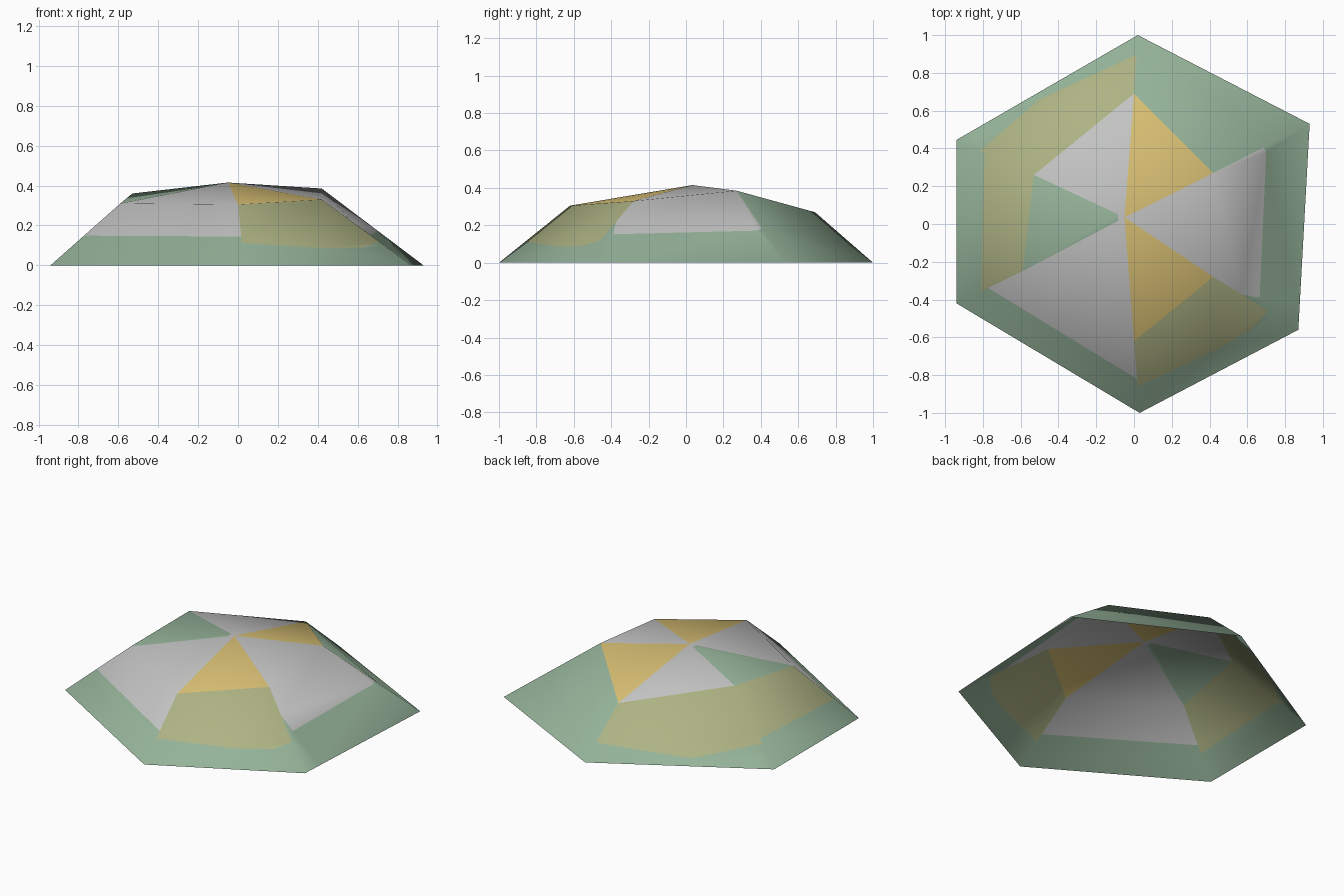
import bpy
import bmesh
from mathutils import Vector

cube = bpy.data.objects.get("Cube")
if cube:
    bpy.data.objects.remove(cube, do_unlink=True)

# Flat colours
GREEN, GREY, YELLOW, OLIVE = range(4)
COLOURS = [
    ("grass green", (0.30, 0.45, 0.32)),
    ("stone grey", (0.54, 0.55, 0.54)),
    ("sand yellow", (0.67, 0.51, 0.17)),
    ("dry olive", (0.42, 0.45, 0.23)),
]


def make_material(name, rgb):
    mat = bpy.data.materials.new(name)
    mat.use_nodes = True
    mat.diffuse_color = (*rgb, 1)
    bsdf = next(n for n in mat.node_tree.nodes if n.type == "BSDF_PRINCIPLED")
    bsdf.inputs["Base Color"].default_value = (*rgb, 1)
    return mat


# Peak, shoulder ring and foot ring of the hill, counterclockwise from the back
PEAK = (-0.05, 0.035, 0.415)
SHOULDER = [(0, 0.69, 0.27), (-0.53, 0.26, 0.36), (-0.59, -0.25, 0.31),
            (0, -0.62, 0.305), (0.42, -0.28, 0.33), (0.42, 0.27, 0.385)]
FOOT = [(0.02, 1), (-0.94, 0.445), (-0.94, -0.42),
        (0.03, -1), (0.87, -0.56), (0.93, 0.53)]

# Per sector: crown colour, slope colour, plan outline where the slope paint ends
SECTORS = [
    (GREY, OLIVE, [(0, 0.89), (-0.5, 0.66), (-0.79, 0.41)]),
    (GREEN, OLIVE, [(-0.79, 0.41), (-0.81, -0.35)]),
    (GREY, GREY, [(-0.77, -0.34), (0.015, -0.82)]),
    (YELLOW, OLIVE, [(0.02, -0.86), (0.45, -0.66), (0.63, -0.55), (0.7, -0.47)]),
    (GREY, GREY, [(0.61, -0.38), (0.665, -0.39), (0.70, 0.38), (0.685, 0.41)]),
    (YELLOW, GREEN, []),
]

bm = bmesh.new()
panel = bm.faces.layers.int.new("panel")
peak = bm.verts.new(PEAK)
shoulder = [bm.verts.new(p) for p in SHOULDER]
foot = [bm.verts.new((*p, 0)) for p in FOOT]


def add_face(verts, tag, colour):
    face = bm.faces.new(verts)
    face[panel] = tag
    face.material_index = colour
    face.smooth = True


def cut_paint(tag, outline, outside):
    """Cut one panel along a plan outline and recolour the downhill pieces."""
    for a, b in zip(outline, outline[1:]):
        co = Vector((*a, 0))
        normal = Vector((b[1] - a[1], a[0] - b[0], 0)).normalized()
        if normal.dot(Vector(PEAK) - co) > 0:
            normal.negate()
        faces = [f for f in bm.faces if f[panel] == tag and f.material_index != outside]
        parts = {p for f in faces for p in (*f.verts, *f.edges)}
        bmesh.ops.bisect_plane(bm, geom=faces + list(parts), dist=1e-5,
                               plane_co=co, plane_no=normal)
        for f in bm.faces:
            if f[panel] == tag and normal.dot(f.calc_center_median() - co) > 0:
                f.material_index = outside


# Crown triangles and slope quads
for i, (crown, slope, _) in enumerate(SECTORS):
    j = (i + 1) % len(SECTORS)
    add_face((peak, shoulder[i], shoulder[j]), i, crown or GREY)
    add_face((shoulder[i], foot[i], foot[j], shoulder[j]), i + len(SECTORS), slope)

# Painted slopes, and the grey tip above the green crown sector
for i, (_, _, outline) in enumerate(SECTORS):
    cut_paint(i + len(SECTORS), outline, GREEN)
cut_paint(1, [(-0.085, 0.2), (-0.085, -0.2)], GREEN)

mesh = bpy.data.meshes.new("hill")
bm.to_mesh(mesh)
bm.free()
for name, rgb in COLOURS:
    mesh.materials.append(make_material(name, rgb))
hill = bpy.data.objects.new("hill", mesh)
bpy.context.collection.objects.link(hill)
